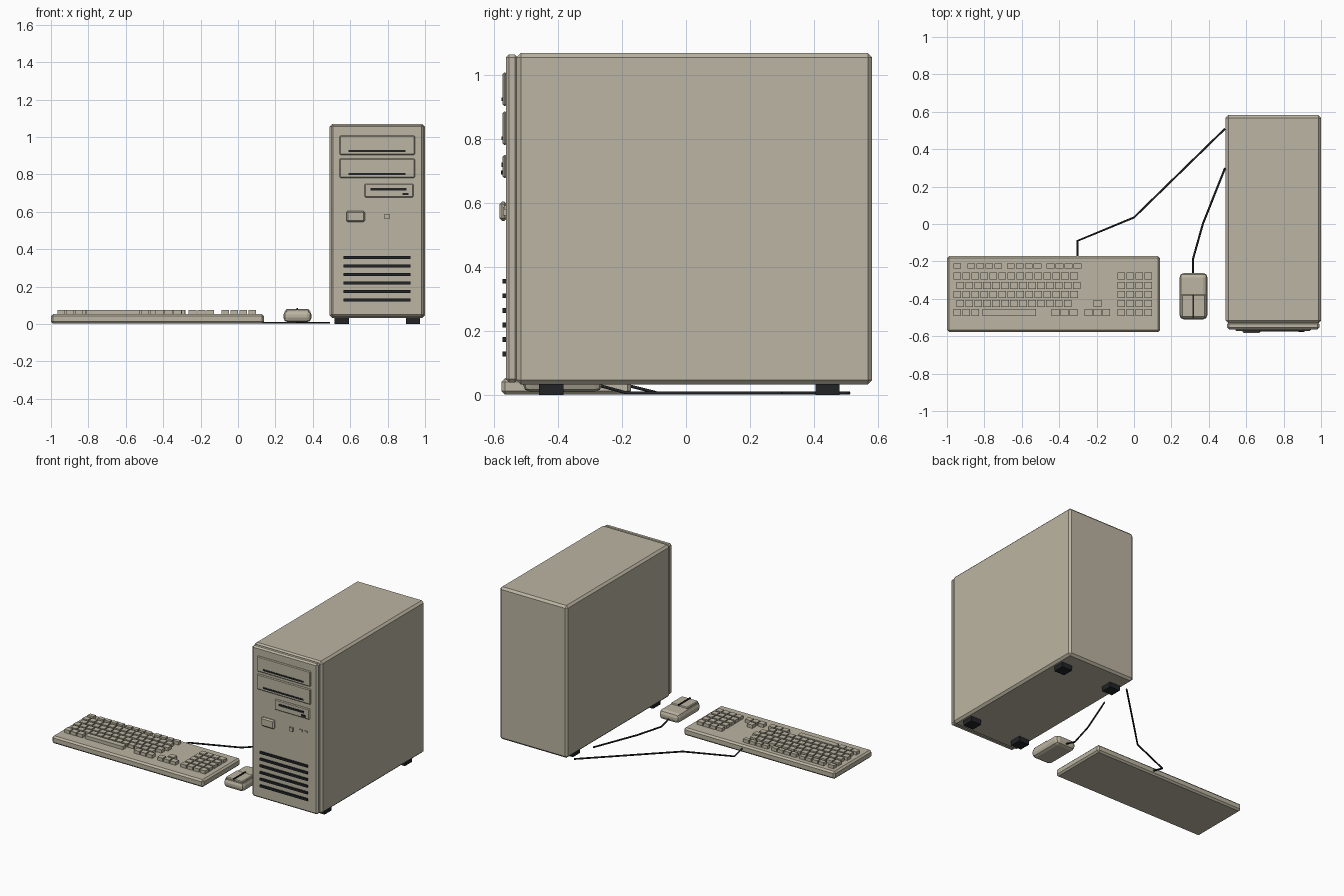
import bpy, bmesh
from mathutils import Matrix, Vector

cube = bpy.data.objects.get("Cube")
if cube:
    bpy.data.objects.remove(cube, do_unlink=True)


def material(name, rgb):
    m = bpy.data.materials.new(name)
    m.use_nodes = True
    m.diffuse_color = (*rgb, 1)
    m.node_tree.nodes["Principled BSDF"].inputs["Base Color"].default_value = (*rgb, 1)
    return m


beige = material("beige plastic", (0.50, 0.46, 0.36))
black = material("black plastic", (0.015, 0.017, 0.019))


def boxes(name, spans, mat, bevel=0, segments=1):
    """One object from boxes, each given as x, y and z (low, high) spans."""
    bm = bmesh.new()
    for span in spans:
        centre = Vector([(a + b) / 2 for a, b in span])
        size = Vector([b - a for a, b in span])
        bmesh.ops.create_cube(bm, size=1, matrix=Matrix.Translation(centre) @ Matrix.Diagonal(size).to_4x4())
    if bevel:
        bmesh.ops.bevel(bm, geom=bm.edges[:], offset=bevel, segments=segments,
                        profile=0.5, affect='EDGES')
    mesh = bpy.data.meshes.new(name)
    bm.to_mesh(mesh)
    bm.free()
    mesh.materials.append(mat)
    ob = bpy.data.objects.new(name, mesh)
    bpy.context.collection.objects.link(ob)
    return ob


def box(name, x, y, z, mat=beige, bevel=0, segments=1):
    return boxes(name, [(x, y, z)], mat, bevel, segments)


# Tower case, front panel and feet
box("tower_case", (0.49, 1.0), (-0.53, 0.582), (0.033, 1.07), bevel=0.014)
box("front_panel", (0.498, 0.992), (-0.563, -0.525), (0.04, 1.065), bevel=0.01)
boxes("tower_feet", [(x, y, (0, 0.036)) for x in ((0.516, 0.593), (0.897, 0.974))
                     for y in ((-0.46, -0.383), (0.405, 0.48))], black)

# Drive bays with their slots
FACE = -0.56
for name, z in (("upper", 0.904), ("lower", 0.782)):
    box(name + "_drive_bay", (0.543, 0.945), (-0.573, FACE), (z, z + 0.104), bevel=0.005)
    box(name + "_drive_slot", (0.59, 0.895), (-0.576, FACE), (z + 0.016, z + 0.027), black)
box("floppy_drive", (0.676, 0.939), (-0.573, FACE), (0.678, 0.75), bevel=0.005)
box("floppy_slot", (0.709, 0.90), (-0.576, FACE), (0.713, 0.727), black)
box("floppy_eject_button", (0.88, 0.911), (-0.578, FACE), (0.689, 0.702), black)

# Power button, reset button and indicator lights
box("power_button", (0.579, 0.678), (-0.583, FACE), (0.545, 0.605), bevel=0.008)
box("reset_button", (0.783, 0.811), (-0.572, FACE), (0.562, 0.588))
boxes("indicator_lights", [((x, x + 0.021), (-0.569, FACE), (0.58, 0.593))
                           for x in (0.86, 0.897)], beige)

# Ventilation slots
boxes("vent_slots", [((0.564, 0.922), (-0.573, FACE), (z, z + 0.015))
                     for z in (0.121 + 0.0455 * i for i in range(6))], black)

# Keyboard
box("keyboard_base", (-1.0, 0.14), (-0.577, -0.172), (0.002, 0.053), bevel=0.011)
PITCH, KEY = 0.048, 0.041
ROWS = [-0.278, -0.329, -0.377, -0.425, -0.473]
keys = []


def key_run(x, y, count, depth=0.037, width=KEY):
    for i in range(count):
        left = x + PITCH * i
        keys.append(((left, left + width), (y - depth / 2, y + depth / 2), (0.045, 0.075)))


# Function keys
for x, count in ((-0.965, 1), (-0.89, 4), (-0.68, 4), (-0.467, 4)):
    key_run(x, -0.225, count, depth=0.028)
# Main block, with alternate rows staggered
for y, x, count in zip(ROWS, (-0.965, -0.95, -0.965, -0.95), (14, 14, 14, 13)):
    key_run(x, y, count)
# Space bar row
key_run(-0.965, ROWS[4], 3)
key_run(-0.81, ROWS[4], 1, width=0.286)
key_run(-0.44, ROWS[4], 3)
# Arrow keys and number pad
key_run(-0.216, ROWS[3], 1)
key_run(-0.264, ROWS[4], 3)
for y in ROWS:
    key_run(-0.088, y, 4)
boxes("keyboard_keys", keys, beige)

# Mouse
box("mouse_body", (0.243, 0.393), (-0.51, -0.262), (0.01, 0.074), bevel=0.024, segments=2)
box("mouse_buttons", (0.255, 0.381), (-0.50, -0.376), (0.06, 0.08), bevel=0.005)
box("mouse_button_gap", (0.314, 0.322), (-0.50, -0.376), (0.07, 0.086), black)


# Cables
def cable(name, points):
    curve = bpy.data.curves.new(name, 'CURVE')
    curve.dimensions = '3D'
    curve.bevel_depth = 0.0055
    curve.bevel_resolution = 1
    curve.use_fill_caps = True
    spline = curve.splines.new('POLY')
    spline.points.add(len(points) - 1)
    for p, co in zip(spline.points, points):
        p.co = (*co, 1)
    curve.materials.append(black)
    bpy.context.collection.objects.link(bpy.data.objects.new(name, curve))


LOW = 0.007
cable("keyboard_cable", [(-0.302, -0.18, 0.03), (-0.302, -0.09, LOW), (0, 0.035, LOW), (0.487, 0.51, LOW)])
cable("mouse_cable", [(0.316, -0.27, 0.03), (0.316, -0.185, LOW), (0.368, 0, LOW), (0.487, 0.30, LOW)])
